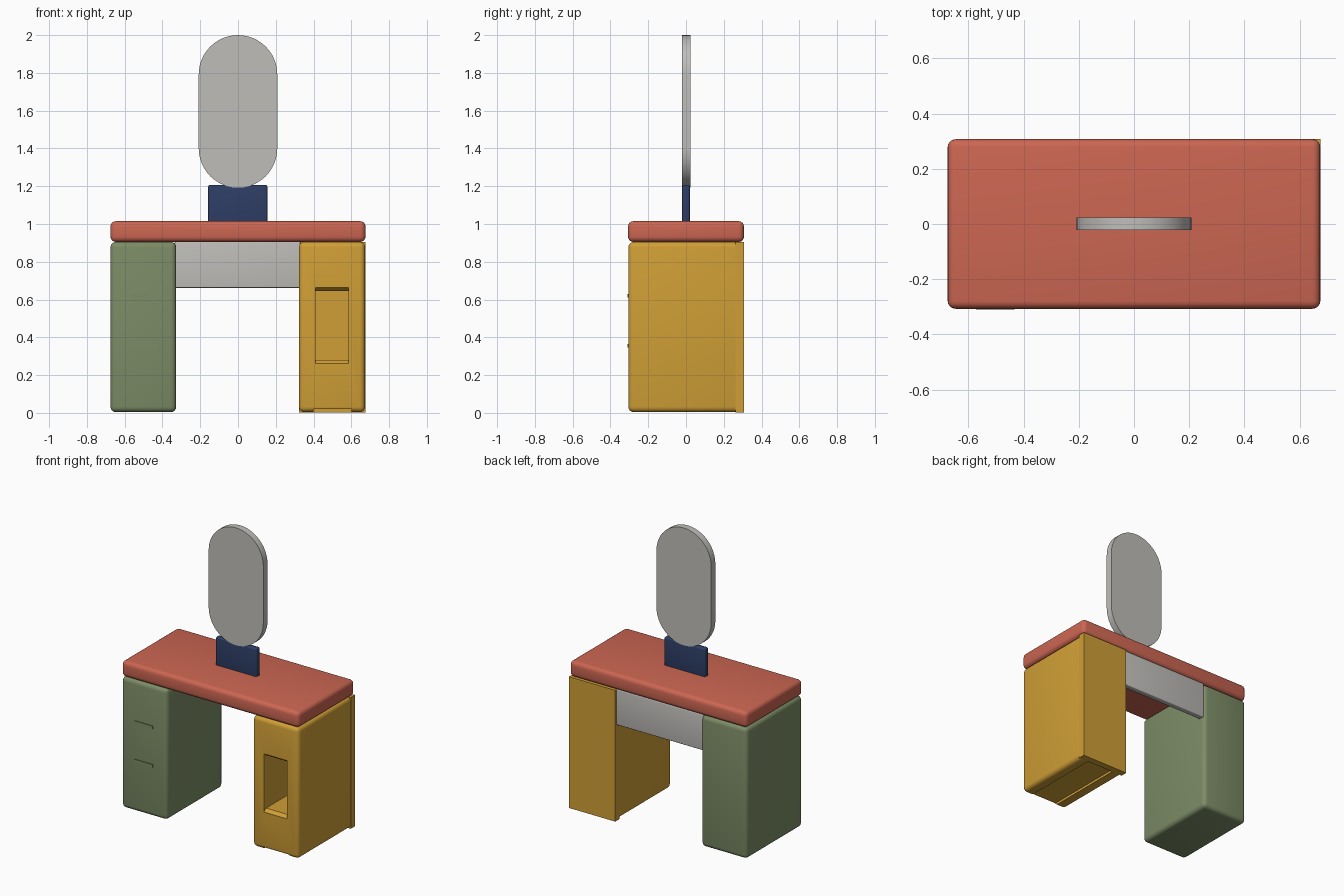
import bpy, bmesh, math

cube = bpy.data.objects.get("Cube")
if cube:
    bpy.data.objects.remove(cube, do_unlink=True)


def material(name, srgb):
    lin = [((c / 255 + 0.055) / 1.055) ** 2.4 for c in srgb] + [1]
    mat = bpy.data.materials.new(name)
    mat.use_nodes = True
    mat.diffuse_color = lin
    mat.node_tree.nodes["Principled BSDF"].inputs["Base Color"].default_value = lin
    return mat


RED = material("terracotta red", (204, 102, 82))
GREEN = material("sage green", (124, 140, 102))
YELLOW = material("mustard yellow", (208, 159, 54))
NAVY = material("navy blue", (46, 62, 102))
GREY = material("warm grey", (192, 190, 186))


def finish(name, bm, mat):
    bmesh.ops.recalc_face_normals(bm, faces=bm.faces)
    mesh = bpy.data.meshes.new(name)
    bm.to_mesh(mesh)
    bm.free()
    mesh.materials.append(mat)
    obj = bpy.data.objects.new(name, mesh)
    bpy.context.collection.objects.link(obj)
    return obj


def smooth(obj):
    bpy.ops.object.select_all(action='DESELECT')
    obj.select_set(True)
    bpy.context.view_layer.objects.active = obj
    bpy.ops.object.shade_smooth_by_angle(angle=math.radians(35))


def box(name, xs, ys, zs, mat, bevel=0):
    """Box from its x, y and z ranges, with optionally rounded edges."""
    bm = bmesh.new()
    bmesh.ops.create_cube(bm, size=1)
    for v in bm.verts:
        v.co = [r[0] if c < 0 else r[1] for c, r in zip(v.co, (xs, ys, zs))]
    if bevel:
        bmesh.ops.bevel(bm, geom=bm.edges[:], offset=bevel, segments=4,
                        profile=0.5, affect='EDGES')
    obj = finish(name, bm, mat)
    if bevel:
        smooth(obj)
    return obj


def prism(name, points, axis, lo, hi, mat):
    """Extrude a 2D profile along x (points are y, z) or y (points are x, z)."""
    bm = bmesh.new()
    place = (lambda a, b: (lo, a, b)) if axis == 0 else (lambda a, b: (a, lo, b))
    face = bm.faces.new([bm.verts.new(place(a, b)) for a, b in points])
    new = bmesh.ops.extrude_face_region(bm, geom=[face])["geom"]
    for v in new:
        if isinstance(v, bmesh.types.BMVert):
            v.co[axis] = hi
    return finish(name, bm, mat)


def cut(obj, cutter):
    cutter.hide_render = True
    cutter.hide_viewport = True
    mod = obj.modifiers.new("cut", 'BOOLEAN')
    mod.operation = 'DIFFERENCE'
    mod.solver = 'EXACT'
    mod.object = cutter
    bpy.context.view_layer.objects.active = obj
    bpy.ops.object.modifier_apply(modifier=mod.name)
    bpy.data.objects.remove(cutter, do_unlink=True)


# Tabletop
box("tabletop", (-0.675, 0.675), (-0.307, 0.307), (0.905, 1.015), RED, 0.028)

# Drawer pedestal with two slim handles
box("drawer_pedestal", (-0.675, -0.327), (-0.305, 0.305), (0.004, 0.905), GREEN, 0.028)
for label, z in (("upper", 0.62), ("lower", 0.355)):
    box(label + "_handle", (-0.572, -0.432), (-0.31, -0.29), (z - 0.01, z + 0.01), GREEN)

# Open pedestal: niche with a flared top and sill, shallow recess underneath
shelf = box("open_pedestal", (0.323, 0.673), (-0.305, 0.3), (0.004, 0.905), YELLOW, 0.028)
niche = [(-0.4, 0.262), (-0.303, 0.262), (-0.28, 0.28), (0.26, 0.28),
         (0.26, 0.645), (-0.28, 0.645), (-0.303, 0.663), (-0.4, 0.663)]
cut(shelf, prism("niche_cutter", niche, 0, 0.41, 0.585, YELLOW))
cut(shelf, box("base_cutter", (0.4, 0.6), (-0.4, 0.26), (-0.1, 0.02), YELLOW))
smooth(shelf)
box("open_pedestal_back", (0.323, 0.675), (0.262, 0.308), (0.002, 0.905), YELLOW)

# Modesty panel between the pedestals
box("back_panel", (-0.335, 0.33), (0.255, 0.295), (0.662, 0.908), GREY, 0.006)

# Mirror stand and pill-shaped mirror
box("mirror_stand", (-0.158, 0.155), (-0.02, 0.02), (1.005, 1.207), NAVY, 0.01)
R, STEPS = 0.208, 24
outline = []
for centre, start in ((2 - R, 0), (1.192 + R, math.pi)):
    for i in range(STEPS + 1):
        a = start + math.pi * i / STEPS
        outline.append((R * math.cos(a), centre + R * math.sin(a)))
smooth(prism("mirror", outline, 1, -0.022, 0.024, GREY))
